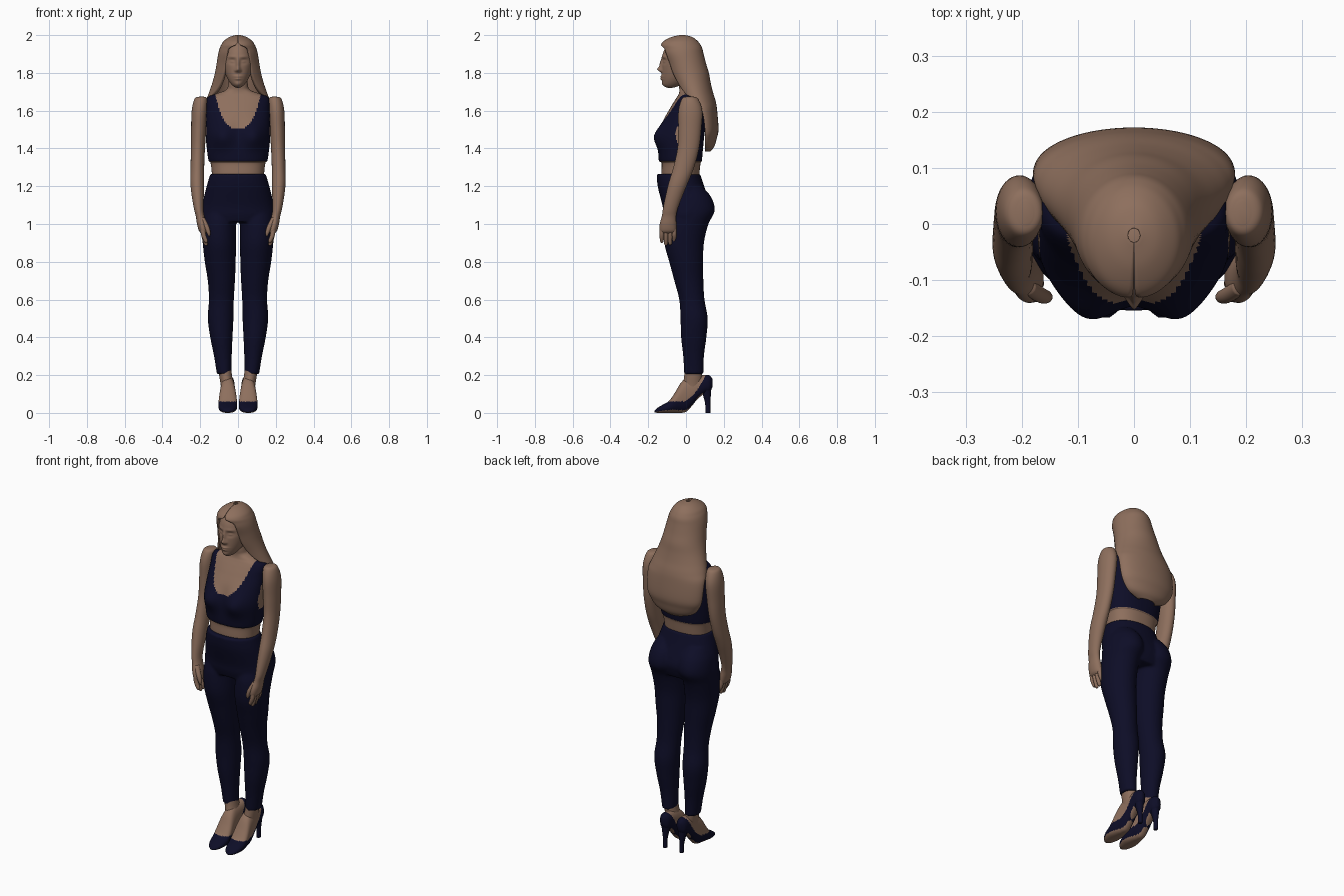
import bpy, bmesh, math
from math import pi, sin, cos, exp, copysign


def material(name, rgb):
    m = bpy.data.materials.new(name)
    m.diffuse_color = (*rgb, 1)
    return m


SKIN = material("warm brown", (0.27, 0.16, 0.11))
NAVY = material("dark navy", (0.004, 0.004, 0.02))


def spline(rows, sub):
    """Catmull-Rom interpolation through rows of numbers."""
    out = []
    for i in range(len(rows) - 1):
        p0, p1, p2 = rows[max(i - 1, 0)], rows[i], rows[i + 1]
        p3 = rows[min(i + 2, len(rows) - 1)]
        for k in range(sub):
            t = k / sub
            out.append([0.5 * (2 * b + (c - a) * t + (2 * a - 5 * b + 4 * c - d) * t * t
                               + (3 * b - a - 3 * c + d) * t ** 3)
                        for a, b, c, d in zip(p0, p1, p2, p3)])
    return out + [list(rows[-1])]


def bridge(bm, loops):
    vs = [[bm.verts.new(p) for p in l] for l in loops]
    n = len(vs[0])
    for a, b in zip(vs, vs[1:]):
        for i in range(n):
            bm.faces.new((a[i], a[(i + 1) % n], b[(i + 1) % n], b[i]))
    bm.faces.new(vs[0])
    bm.faces.new(vs[-1])


def loft(bm, rings, axis="Z", side=1, n=40, sub=6, power=2.0):
    """Rings are (position on axis, centre a, centre b, radius a, radius b)."""
    loops = []
    for t, a, b, ra, rb in spline(rings, sub):
        loop = []
        for i in range(n):
            ang = 2 * pi * i / n
            c = copysign(abs(cos(ang)) ** (2 / power), cos(ang))
            s = copysign(abs(sin(ang)) ** (2 / power), sin(ang))
            x, w = side * (a + max(ra, .001) * c), b + max(rb, .001) * s
            loop.append((x, w, t) if axis == "Z" else (x, t, w))
        loops.append(loop)
    bridge(bm, loops)


def finish(name, bm, colour=0, rule=None):
    bmesh.ops.recalc_face_normals(bm, faces=bm.faces[:])
    for f in bm.faces:
        f.smooth = True
        if rule:
            f.material_index = int(rule(f.calc_center_median(), f.normal))
    me = bpy.data.meshes.new(name)
    bm.to_mesh(me)
    bm.free()
    for m in ((NAVY, SKIN) if colour else (SKIN, NAVY)):
        me.materials.append(m)
    ob = bpy.data.objects.new(name, me)
    bpy.context.collection.objects.link(ob)
    return ob


def bump(x, z, cx, cz, sx, sz):
    return exp(-((x - cx) / sx) ** 2 - ((z - cz) / sz) ** 2)


# trousers: pelvis and legs fused with a voxel remesh
bm = bmesh.new()
loft(bm, [(1.265, 0, -.04, .147, .115), (1.2, 0, -.027, .166, .123),
          (1.1, 0, .003, .19, .128), (1.05, 0, .004, .197, .122),
          (1.01, 0, .002, .19, .108)], power=2.2)
leg = [(1.2, .09, .01, .06, .075), (1.14, .092, .02, .088, .115), (1.07, .096, .026, .096, .126),
       (1.0, .102, .002, .092, .117), (.9, .099, -.01, .088, .105), (.8, .094, .001, .082, .09),
       (.7, .088, .015, .072, .077), (.6, .088, .031, .066, .067), (.5, .092, .043, .068, .072),
       (.4, .088, .041, .059, .067), (.3, .08, .04, .047, .055), (.205, .073, .041, .039, .051)]
for s in (1, -1):
    loft(bm, leg, side=s)
ob = finish("trousers", bm, 1)
rm = ob.modifiers.new("fuse", "REMESH")
rm.mode = "VOXEL"
rm.voxel_size = .007
rm.use_smooth_shade = True
sm = ob.modifiers.new("soften", "SMOOTH")
sm.factor, sm.iterations = .5, 5

# torso and neck, with the cropped top coloured by neckline and hem
bm = bmesh.new()
loft(bm, [(1.2, 0, -.03, .14, .09), (1.26, 0, -.03, .138, .1), (1.322, 0, -.026, .145, .103),
          (1.337, 0, -.03, .156, .114), (1.4, 0, -.027, .165, .117), (1.47, 0, -.02, .171, .117),
          (1.55, 0, -.005, .17, .112), (1.61, 0, .012, .168, .098), (1.65, 0, .02, .168, .082),
          (1.675, 0, .022, .155, .068), (1.69, 0, .022, .115, .06), (1.71, 0, .02, .065, .055),
          (1.74, 0, .012, .052, .05), (1.82, 0, .01, .05, .05)], n=112, sub=9, power=2.35)
for v in bm.verts:
    if v.co.y < -.02:
        v.co.y -= .04 * bump(abs(v.co.x), v.co.z, .085, 1.465, .06, .065)


def top_rule(c, n):
    ax = abs(c.x)
    return 1.335 < c.z < min(1.69, 1.505 + .16 * (ax / .115) ** 3) and ax < .168


finish("torso", bm, 0, top_rule)

# arms and hands
arm = [(1.674, .193, .02, .012, .02), (1.662, .196, .021, .034, .043), (1.6, .203, .023, .042, .063),
       (1.5, .208, .02, .04, .061), (1.4, .212, .012, .037, .057), (1.3, .215, -.012, .036, .055),
       (1.22, .216, -.04, .036, .051), (1.15, .213, -.063, .032, .045), (1.08, .208, -.083, .025, .039),
       (1.04, .2, -.09, .023, .038), (1.0, .191, -.095, .026, .044), (.965, .184, -.096, .023, .044),
       (.95, .181, -.096, .012, .035)]
bm = bmesh.new()
for s in (1, -1):
    loft(bm, arm, side=s)
    for i, tip in enumerate((.9, .885, .888, .905)):       # fingers
        y = -.128 + .022 * i
        loft(bm, [(.99, .187, y, .012, .011), (.945, .183, y, .013, .012),
                  (tip + .012, .171, y, .011, .01), (tip, .169, y, .004, .004)], side=s, n=14)
    loft(bm, [(1.035, .19, -.112, .014, .014), (.99, .168, -.126, .014, .014),
              (.955, .156, -.13, .011, .011), (.935, .153, -.13, .004, .004)], side=s, n=14)
finish("arms", bm)

# head with a modelled face
bm = bmesh.new()
bmesh.ops.create_uvsphere(bm, u_segments=128, v_segments=96, radius=1)
for v in bm.verts:
    ux, uy, uz = v.co
    low, high = max(0, -uz), max(0, uz)
    x = .081 * ux * (1 - .2 * low)
    y = -.03 + .097 * uy * (1 + .1 * high) - .055 * low * low
    z = 1.85 + .13 * uz
    if uy < -.2:
        ax = abs(x)
        y -= (.02 * bump(x, z, 0, 1.818, .012, .013) + .013 * bump(x, z, 0, 1.845, .009, .028)
              + .006 * bump(ax, z, .012, 1.812, .007, .007)          # nostrils
              - .011 * bump(ax, z, .031, 1.862, .02, .014)           # eye sockets
              + .007 * bump(ax, z, .031, 1.86, .013, .007)           # eyes
              + .004 * bump(ax, z, .032, 1.885, .024, .008)          # brows
              + .008 * bump(x, z, 0, 1.781, .02, .006)               # lips
              + .008 * bump(x, z, 0, 1.768, .017, .006)
              + .005 * bump(x, z, 0, 1.74, .02, .013))               # chin
    v.co = (x, y, z)
finish("head", bm)

# long hair: horseshoe sections open to the face (z, centre y, half width, depth, half angle)
hair = [(2.0, -.02, .012, .014, 179), (1.99, -.022, .045, .055, 179), (1.97, -.028, .074, .088, 179),
        (1.95, -.028, .088, .104, 174), (1.93, -.022, .097, .108, 150), (1.9, -.016, .105, .109, 145),
        (1.85, 0, .113, .106, 145), (1.8, .015, .122, .106, 143), (1.75, .03, .135, .1, 138),
        (1.7, .046, .152, .096, 127), (1.65, .063, .17, .094, 102), (1.6, .085, .18, .08, 90),
        (1.5, .1, .175, .072, 90), (1.45, .1, .155, .062, 90), (1.41, .1, .12, .05, 90),
        (1.385, .1, .06, .03, 90)]
bm = bmesh.new()
loops, N = [], 56
for z, cy, rx, ry, a in spline(hair, 5):
    a = math.radians(min(a, 179))
    angles = [-a + 2 * a * i / N for i in range(N + 1)]
    outer = [(rx * sin(t), cy + ry * cos(t), z) for t in angles]
    inner = [(.86 * rx * sin(t), cy + .86 * ry * cos(t), z) for t in reversed(angles)]
    loops.append(outer + inner)
bridge(bm, loops)
finish("hair", bm)

# ankles
bm = bmesh.new()
for s in (1, -1):
    loft(bm, [(.26, .073, .041, .035, .046), (.2, .066, .038, .034, .047),
              (.15, .058, .035, .034, .05), (.1, .055, .03, .032, .045)], side=s)
finish("ankles", bm)

# feet in court shoes, lofted from toe to heel (bottom and top heights per station)
stations = [(-.167, .003, .01, .01), (-.15, 0, .027, .03), (-.12, 0, .045, .044), (-.09, 0, .063, .049),
            (-.06, 0, .105, .049), (-.03, 0, .155, .045), (0, .006, .185, .041), (.03, .035, .195, .038),
            (.06, .072, .198, .036), (.1, .104, .2, .034), (.125, .112, .198, .027), (.14, .135, .18, .01)]
bm = bmesh.new()
for s in (1, -1):
    loft(bm, [(y, .054, (lo + hi) / 2, w, (hi - lo) / 2) for y, lo, hi, w in stations],
         axis="Y", side=s, n=64, sub=8, power=2.3)


def shoe_rule(c, n):
    if n.z < -.6 and c.y < .09:                            # bare-coloured sole
        return False
    return c.z < .06 + 7.7 * max(0, c.y + .03) ** 2


finish("shoes", bm, 0, shoe_rule)

# slim heels
bm = bmesh.new()
for s in (1, -1):
    loft(bm, [(0, .054, .116, .011, .013), (.05, .054, .115, .012, .014),
              (.1, .054, .11, .02, .022), (.135, .054, .107, .026, .028)], side=s, n=24)
finish("shoe heels", bm, 1)
